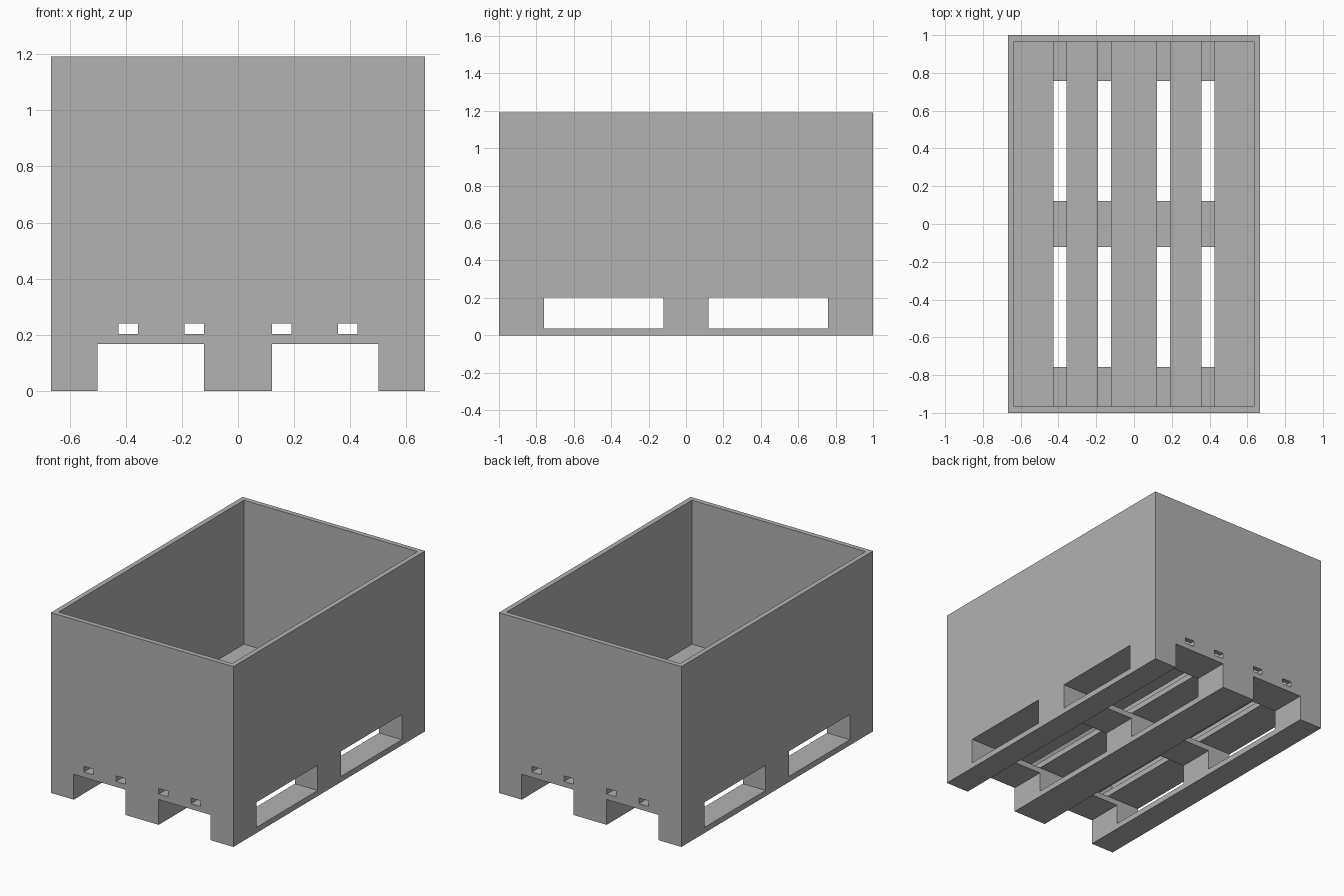
import bpy
import bmesh

cube = bpy.data.objects.get("Cube")
if cube:
    bpy.data.objects.remove(cube, do_unlink=True)

# Main sizes
HALF_X, HALF_Y, HEIGHT = 0.667, 1.0, 1.191
WALL = 0.033
SKID_TOP, FORK_TOP, STRINGER_TOP, DECK_TOP = 0.037, 0.167, 0.203, 0.24
OVER = 0.1

grey = bpy.data.materials.new("plain_grey")
grey.use_nodes = True
grey.diffuse_color = (0.445, 0.445, 0.445, 1)
grey.node_tree.nodes["Principled BSDF"].inputs["Base Color"].default_value = grey.diffuse_color


def box(name, x, y, z):
    """Box spanning the given (low, high) ranges."""
    bm = bmesh.new()
    bmesh.ops.create_cube(bm, size=1)
    for v in bm.verts:
        v.co = [r[0] if c < 0 else r[1] for c, r in zip(v.co, (x, y, z))]
    mesh = bpy.data.meshes.new(name)
    bm.to_mesh(mesh)
    bm.free()
    mesh.materials.append(grey)
    ob = bpy.data.objects.new(name, mesh)
    bpy.context.collection.objects.link(ob)
    return ob


def mirrored(low, high):
    return [(low, high), (-high, -low)]


full_x = (-HALF_X - OVER, HALF_X + OVER)
full_y = (-HALF_Y - OVER, HALF_Y + OVER)

# Pallet and bin body, one solid block before cutting
body = box("pallet_bin", (-HALF_X, HALF_X), (-HALF_Y, HALF_Y), (0, HEIGHT))
cutters = []

# Bin interior above the deck
cutters.append(box("interior_cut", (WALL - HALF_X, HALF_X - WALL),
                   (WALL - HALF_Y, HALF_Y - WALL), (DECK_TOP, HEIGHT + OVER)))

# Fork openings running front to back, between the skids
for x in mirrored(0.121, 0.5):
    cutters.append(box("fork_cut", x, full_y, (-OVER, FORK_TOP)))

# Side openings between the blocks, above the skids
for y in mirrored(0.121, 0.758):
    cutters.append(box("side_cut", full_x, y, (SKID_TOP, STRINGER_TOP)))

# Gaps between the deck boards
for x in mirrored(0.121, 0.19) + mirrored(0.357, 0.425):
    cutters.append(box("deck_gap_cut", x, full_y, (STRINGER_TOP, DECK_TOP)))

for cutter in cutters:
    cutter.hide_render = True
    mod = body.modifiers.new(cutter.name, 'BOOLEAN')
    mod.operation = 'DIFFERENCE'
    mod.solver = 'EXACT'
    mod.object = cutter

# Bake the cuts and drop the cutters
depsgraph = bpy.context.evaluated_depsgraph_get()
baked = bpy.data.meshes.new_from_object(body.evaluated_get(depsgraph))
body.modifiers.clear()
body.data = baked
baked.name = "pallet_bin"
for cutter in cutters:
    bpy.data.objects.remove(cutter, do_unlink=True)
